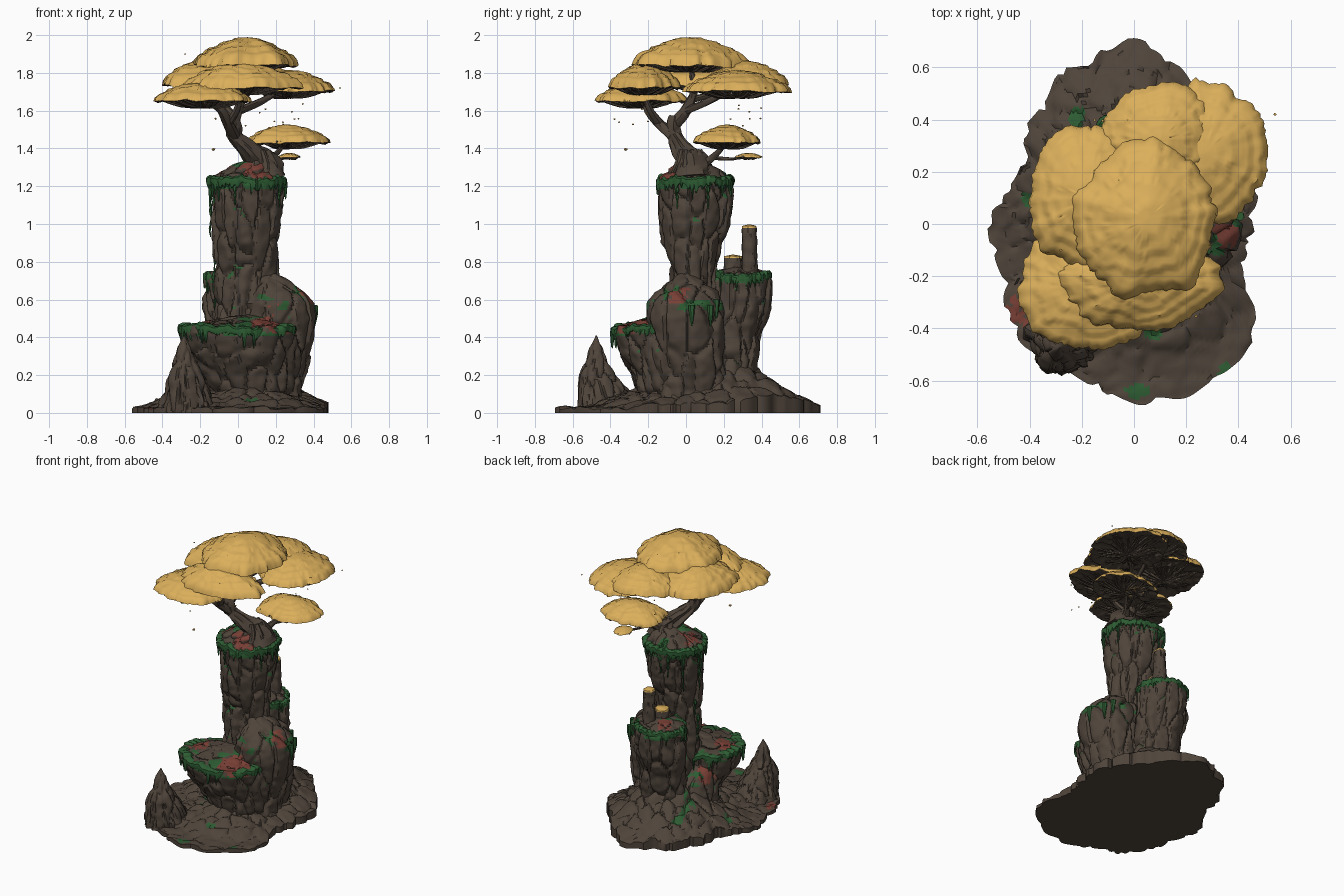
import bpy, bmesh, math, random
from mathutils import Vector, noise

if "Cube" in bpy.data.objects:
    bpy.data.objects.remove(bpy.data.objects["Cube"])

random.seed(4)
TAU = 2 * math.pi


def mat(name, rgb):
    m = bpy.data.materials.new(name)
    m.diffuse_color = (*rgb, 1)
    m.use_nodes = True
    m.node_tree.nodes["Principled BSDF"].inputs["Base Color"].default_value = m.diffuse_color
    return m


ROCK = mat("brown rock", (0.078, 0.058, 0.043))
MOSS = mat("green moss", (0.026, 0.105, 0.032))
RED = mat("red lichen", (0.19, 0.05, 0.036))
GOLD = mat("golden foliage", (0.71, 0.43, 0.105))
# Lichen patches: x, y, z, radius
SPOTS = [(.1, -.08, 1.28, .085), (-.06, .05, 1.26, .06), (.17, -.27, .48, .1), (-.21, -.15, .47, .06),
         (.36, -.04, .63, .055), (-.17, .02, .33, .07), (-.06, .33, .76, .05), (-.45, -.34, .04, .05)]


def lichen(c):
    return any((c - Vector(s[:3])).length + 0.05 * noise.noise(c * 30) < s[3] for s in SPOTS)


def skin(bm, rings, cap=True):
    """Skin closed rings of points, bottom to top."""
    vs = [[bm.verts.new(p) for p in ring] for ring in rings]
    n = len(vs[0])
    for a, b in zip(vs, vs[1:]):
        for i in range(n):
            k = (i + 1) % n
            bm.faces.new((a[i], a[k], b[k], b[i]))
    if cap:
        bm.faces.new(vs[0][::-1])
        bm.faces.new(vs[-1])


def finish(bm, name, mats, rule=None, angle=40):
    bm.normal_update()
    for f in bm.faces:
        f.smooth = True
        if rule:
            f.material_index = rule(f.calc_center_median(), f.normal)
    me = bpy.data.meshes.new(name)
    bm.to_mesh(me)
    bm.free()
    for m in mats:
        me.materials.append(m)
    me.set_sharp_from_angle(angle=math.radians(angle))
    ob = bpy.data.objects.new(name, me)
    bpy.context.collection.objects.link(ob)
    return ob


def blocks(p, f, g):
    """Chunky stone relief, about -1 to 0.5: cracks between tall cells."""
    d, pts = noise.voronoi(Vector((p.x * f, p.y * f, p.z * g)))
    return 0.8 * noise.noise(pts[0] * 3.7) + min(1, (d[1] - d[0]) * 5) - 0.9


def rock(name, prof, rim=None, amp=0.022, n=110, f=11, g=3.6, moss=0.0):
    """Craggy rock from (z, cx, cy, rx, ry) sections; rim = height of mossy top."""
    rmax = max(p[3] for p in prof)
    rings = []
    for a, b in zip(prof, prof[1:]):
        steps = max(1, math.ceil(math.hypot(a[0] - b[0], a[3] - b[3]) / 0.013))
        for s in range(steps + (b is prof[-1])):
            z, cx, cy, rx, ry = [u + (v - u) * s / steps for u, v in zip(a, b)]
            ring = []
            for i in range(n):
                c, sn = math.cos(TAU * i / n), math.sin(TAU * i / n)
                p = Vector((cx + rx * c, cy + ry * sn, z))
                d = amp * blocks(p, f, g) * min(1, 1.5 * rx / rmax)
                d += 0.008 * noise.noise(p * 22) * min(1, rx / 0.05)
                ring.append(p + Vector((c * d, sn * d, 0.3 * d if rim and z > rim else 0)))
            rings.append(ring)

    def rule(c, nrm):
        v = noise.noise(c * 11)
        if rim is None:
            return 0
        if lichen(c) and nrm.z > 0.1:
            return 2
        if c.z < rim - 0.03:
            return int(nrm.z > 0.3 and v > 0.35)
        if c.z < rim + 0.015:
            return int(v > moss)
        return int(v < -0.35)
    bm = bmesh.new()
    skin(bm, rings)
    return finish(bm, name, [ROCK, MOSS, RED], rule)


def fringe(name, cx, cy, rx, ry, z, n=170, a0=0.0, a1=360.0):
    """Moss collar with dripping strands around a ledge (between two angles)."""
    drip = [0.012 + 0.03 * random.random() ** 2 +
            (random.uniform(0.02, 0.08) if random.random() < 0.13 else 0) for _ in range(n)]
    rings = []
    for k, dz, hang in ((0.94, -0.015, 0), (1.0, -0.012, 1), (1.035, -0.012, 0.9), (1.06, -0.008, 0.2),
                        (1.05, 0.004, 0), (0.98, 0.014, 0), (0.86, 0.012, 0), (0.78, -0.012, 0)):
        ring = []
        for i in range(n):
            a = math.radians(a0 + (a1 - a0) * i / n)
            c, s = math.cos(a), math.sin(a)
            w = k + 0.09 * noise.noise((c * 4, s * 4, z * 9)) + 0.03 * noise.noise((c * 15, s * 15, k * 3))
            ring.append((cx + rx * w * c, cy + ry * w * s, z + dz + 0.025 * noise.noise((c * 3, s * 3, z * 5))
                         - hang * drip[i] + 0.014 * noise.noise((c * 9, s * 9, k))))
        rings.append(ring)
    bm = bmesh.new()
    skin(bm, rings, False)
    finish(bm, name, [MOSS])


def tube(bm, pts, sides=7, sub=5, rough=0.0):
    """Tapering limb through (x, y, z, radius) points, smoothly curved."""
    q = [pts[0]] + list(pts) + [pts[-1]]
    path = []
    for a, b, c, d in zip(q, q[1:], q[2:], q[3:]):
        for s in range(sub):
            t = s / sub
            path.append([0.5 * (2 * v + (w - u) * t + (2 * u - 5 * v + 4 * w - x) * t * t +
                                (3 * v - u - 3 * w + x) * t ** 3) for u, v, w, x in zip(a, b, c, d)])
    path.append(list(pts[-1]))
    rings = []
    for i, p in enumerate(path):
        d = Vector(path[min(i + 1, len(path) - 1)][:3]) - Vector(path[max(i - 1, 0)][:3])
        u = d.cross((0.31, 0.95, 0.05)).normalized()
        v = d.cross(u).normalized()
        ring = []
        for k in range(sides):
            o = u * math.cos(TAU * k / sides) + v * math.sin(TAU * k / sides)
            r = p[3] * (1 + rough * noise.noise(o * 2.6 + Vector((0, 0, p[2] * 4))))
            ring.append(Vector(p[:3]) + o * r)
        rings.append(ring)
    skin(bm, rings)


# Ground slab: outline radii every 22.5 degrees, rising to the rock foot
OUT = [.42, .50, .50, .57, .69, .62, .53, .47, .535, .535, .60, .60, .67, .67, .62, .45]


def ground_point(a, t):
    k = a / TAU * 16
    i = int(k) % 16
    w = k - int(k)
    w = w * w * (3 - 2 * w)
    r = OUT[i] * (1 - w) + OUT[(i + 1) % 16] * w
    c, s = math.cos(a), math.sin(a)
    r += 0.025 * blocks(Vector((c, s, 0)), 4, 1) + 0.03 * noise.noise((c * 5, s * 5, 2)) + 0.02
    p = Vector((c * r * t, s * r * t, 0))
    h = 0.33 * max(0, 1 - math.hypot(p.x, p.y - 0.2) / 0.55) ** 1.3
    h = max(h, 0.15 * max(0, 1 - math.hypot(p.x - 0.05, p.y + 0.1) / 0.45))
    p.z = max(0.015, 0.03 + h + (0.012 + 0.1 * h) * blocks(p, 9, 1) + 0.008 * noise.noise(p * 18))
    return p


N = 200
rings = [[Vector((*ground_point(TAU * i / N, 1).xy, 0)) for i in range(N)]]
for t in [1, 0.985] + [1 - j / 42 for j in range(1, 41)]:
    rings.append([ground_point(TAU * i / N, t) for i in range(N)])
bm = bmesh.new()
skin(bm, rings)
finish(bm, "ground_slab", [ROCK, MOSS, RED],
       lambda c, n: 2 if lichen(c) and n.z > .5 else int(noise.noise(c * 7) > 0.56 and n.z > 0.5))

# Rock masses
rock("main_column", [(0, .05, .05, .17, .17), (.5, .045, .035, .165, .13), (.75, .045, .035, .165, .12),
     (.9, .045, .03, .168, .155), (1, .05, .045, .178, .18), (1.15, .055, .05, .19, .19), (1.21, .05, .05, .2, .195),
     (1.25, .05, .05, .185, .18), (1.29, .07, .05, .13, .14), (1.33, .09, .04, .07, .08), (1.34, .09, .04, .003, .003)], 1.22)
rock("front_ledge", [(0, .08, -.05, .25, .2), (.1, .08, -.07, .23, .19), (.2, .05, -.1, .25, .19),
     (.32, .01, -.14, .29, .22), (.42, 0, -.15, .31, .24), (.46, 0, -.15, .3, .23), (.48, .02, -.13, .2, .16),
     (.51, .05, -.1, .1, .1), (.52, .05, -.1, .003, .003)], .44, f=9)
rock("side_shoulder", [(0, .2, .03, .13, .2), (.12, .2, .03, .13, .19), (.3, .21, 0, .17, .2), (.5, .22, 0, .19, .205),
     (.58, .21, 0, .19, .2), (.64, .2, 0, .15, .17), (.7, .18, 0, .09, .1), (.76, .16, 0, .003, .003)], .58, f=9, moss=.12)
rock("back_ledge", [(0, 0, .2, .22, .2), (.2, .02, .22, .17, .15), (.4, .01, .25, .155, .14), (.55, 0, .29, .18, .155),
     (.7, 0, .29, .18, .16), (.74, 0, .29, .16, .14), (.77, 0, .29, .08, .07), (.78, 0, .29, .003, .003)], .72)
rock("left_ramp", [(0, -.07, .06, .19, .2), (.15, -.07, .03, .175, .19), (.28, -.08, 0, .15, .17),
     (.38, -.1, -.06, .11, .12), (.44, -.1, -.1, .06, .06), (.46, -.1, -.1, .003, .003)], .3, f=9, moss=.1)
rock("front_spire", [(0, -.27, -.4, .15, .18), (.05, -.27, -.42, .14, .155), (.2, -.28, -.465, .095, .1),
     (.27, -.285, -.475, .062, .06), (.35, -.285, -.475, .032, .03), (.41, -.285, -.475, .003, .003)],
     amp=.02, n=70, f=16, g=2)

# Broken stumps with golden cut tops
for name, x, y, r, z0, z1 in (("tall_stump", .06, .335, .041, .7, .99), ("short_stump", .02, .25, .052, .7, .83)):
    ob = rock(name, [(z0, x, y, r * 1.1, r * 1.1), (z1 - .02, x, y, r, r), (z1, x, y, r * .92, r * .92),
                     (z1 + .008, x, y, .003, .003)], amp=.006, n=32, f=25, g=4)
    ob.data.materials[1] = GOLD
    for p in ob.data.polygons:
        p.material_index = int(p.center.z > z1 - 0.012)

# Moss collars and hanging vines
fringe("summit_moss", .05, .05, .2, .195, 1.235)
fringe("front_ledge_moss", 0, -.15, .3, .232, .45, 230)
fringe("back_ledge_moss", 0, .29, .172, .15, .73)
bm = bmesh.new()
for a, z0, ln in ((178, 1.2, .27), (185, 1.2, .2), (172, .86, .12), (182, .75, .2), (20, 1.2, .12), (95, 1.2, .13),
                  (110, 1.2, .15), (140, 1.2, .25), (250, 1.2, .1), (330, 1.2, .12)):
    c, s = math.cos(math.radians(a)), math.sin(math.radians(a))
    r = .193 if z0 > 1 else .172
    tube(bm, [(.05 + c * (r + random.uniform(-.004, .008)), .05 + s * r, z0 - ln * k / 6,
               (.005, .013)[k % 2] * (1 - k / 9)) for k in range(7)], 6, 3)
for y, z, x in ((.13, .57, .36), (.16, .6, .31), (.03, .57, .405)):
    tube(bm, [(x, y, z, .018), (x + .004, y, z - .05, .014), (x, y, z - .11, .004)], 6, 3)
finish(bm, "hanging_vines", [MOSS])

# Tree: root flare, twisted trunk, limbs
bm = bmesh.new()
tube(bm, [(.14, .04, 1.24, .105), (.12, .03, 1.32, .08), (.06, -.02, 1.39, .055), (-.01, -.06, 1.46, .038),
          (-.025, -.07, 1.52, .036), (-.03, -.06, 1.57, .026)], 16, 6, .5)
for k in range(9):
    a = TAU * k / 9 + .2
    c, s = math.cos(a), math.sin(a)
    tube(bm, [(.11 + .05 * c, .02 + .05 * s, 1.39, .014), (.12 + .08 * c, .03 + .08 * s, 1.31, .02),
              (.09 + .13 * c, .04 + .13 * s, 1.24, .012)], 7, 4, .4)
LIMBS = [[(-.02, -.07, 1.47, .033), (-.05, -.14, 1.53, .028), (-.09, -.2, 1.6, .022), (-.17, -.23, 1.66, .012)],
         [(-.05, -.14, 1.53, .024), (.0, -.2, 1.62, .017), (.02, -.24, 1.75, .01)],
         [(-.025, -.07, 1.52, .034), (.0, .0, 1.6, .026), (.03, .04, 1.7, .02), (.04, .02, 1.87, .01)],
         [(.0, .0, 1.6, .022), (.12, .12, 1.65, .018), (.25, .26, 1.72, .01)],
         [(-.02, -.03, 1.57, .022), (-.1, .02, 1.66, .016), (-.17, .08, 1.77, .009)],
         [(.02, .04, 1.66, .016), (.07, .2, 1.71, .013), (.1, .31, 1.78, .008)],
         [(.14, .07, 1.3, .03), (.18, .14, 1.35, .018), (.22, .18, 1.39, .013), (.26, .22, 1.44, .008)],
         [(.18, .14, 1.35, .012), (.23, .25, 1.345, .008), (.27, .33, 1.36, .005)]]
for limb in LIMBS:
    tube(bm, limb, 8, 5, .3)
finish(bm, "tree_trunk", [ROCK])

# Foliage pads: cx, cy, rx, ry, base z, top z
PADS = [(.05, .02, .28, .29, 1.84, 1.995), (-.17, .1, .245, .27, 1.735, 1.88), (.1, .32, .23, .22, 1.735, 1.87),
        (.27, .27, .24, .26, 1.70, 1.82), (-.18, -.24, .26, .25, 1.65, 1.76), (.02, -.22, .3, .19, 1.72, 1.86),
        (.26, .22, .22, .18, 1.43, 1.53), (.27, .33, .06, .07, 1.352, 1.378)]
twigs = bmesh.new()
for j, (cx, cy, rx, ry, zb, zt) in enumerate(PADS):
    h, n = zt - zb, 130
    rings = []
    under = [.02, .2, .4, .6, .8, .93]
    for side, t in [(0, t) for t in under] + [(1, 1.0)] + [(2, 1 - (k / 20) ** 1.2) for k in range(1, 20)] + [(2, .01)]:
        ring = []
        for i in range(n):
            c, s = math.cos(TAU * i / n), math.sin(TAU * i / n)
            w = 1 + .16 * noise.noise((c * 1.7, s * 1.7, j * 5)) + .08 * noise.noise((c * 5, s * 5, j * 3)) * t
            w += .04 * noise.noise((c * 22, s * 22, j + t * 6)) * t ** 6
            p = Vector((cx + rx * w * t * c, cy + ry * w * t * s, zb))
            lump = noise.noise(p * 9) + .6 * noise.noise(p * 20)
            if side == 0:
                p.z += h * (.2 * (1 - t * t) - .03) + .02 * noise.noise(p * 28)
            elif side == 1:
                p.z += h * .1 * lump
            else:
                step = math.floor(t * 4 + .5 * lump) / 4  # layered leaf tiers
                tt = min(1, max(0, .65 * t + .35 * step))
                p.z += h * (.15 + .85 * (1 - tt ** 1.7) * min(1, (1 - t) * 10)) * (.96 + .2 * lump * t)
            ring.append(p)
        rings.append(ring)
    bm = bmesh.new()
    skin(bm, rings)
    finish(bm, "foliage_pad_%d" % (j + 1), [GOLD, ROCK],
           lambda c, nr: int(nr.z < -.3 and c.z < zb + .3 * h), 50)
    # Twigs fanning out under the pad
    for k in range(80 if rx > .1 else 8):
        a, t = TAU * random.random(), random.uniform(.35, .95)
        x, y = rx * t * math.cos(a), ry * t * math.sin(a)
        d = min(.05, rx * .2)
        tube(twigs, [(cx + x * .08, cy + y * .08, zb - d * .6, .008 * min(1, rx * 5)),
                     (cx + x * .5 + random.uniform(-.02, .02), cy + y * .5, zb - d * random.uniform(.1, .6), .007),
                     (cx + x, cy + y, zb + h * .08, .006)], 5, 3)
finish(twigs, "twigs", [ROCK])

# Drifting leaves
bm = bmesh.new()
DOTS = [(-.28, -.1, 1.9), (-.13, -.32, 1.395), (.54, .42, 1.72)]
DOTS += [(random.uniform(-.22, .38), random.choice((-1, 1)) * random.uniform(.2, .42),
          random.uniform(1.5, 1.64)) for _ in range(16)]
for i, p in enumerate(DOTS):
    for v in bmesh.ops.create_icosphere(bm, subdivisions=1, radius=.011 if i == 1 else .006)["verts"]:
        v.co = Vector((v.co.x, v.co.y, v.co.z * .7)) + Vector(p)
finish(bm, "drifting_leaves", [GOLD])
